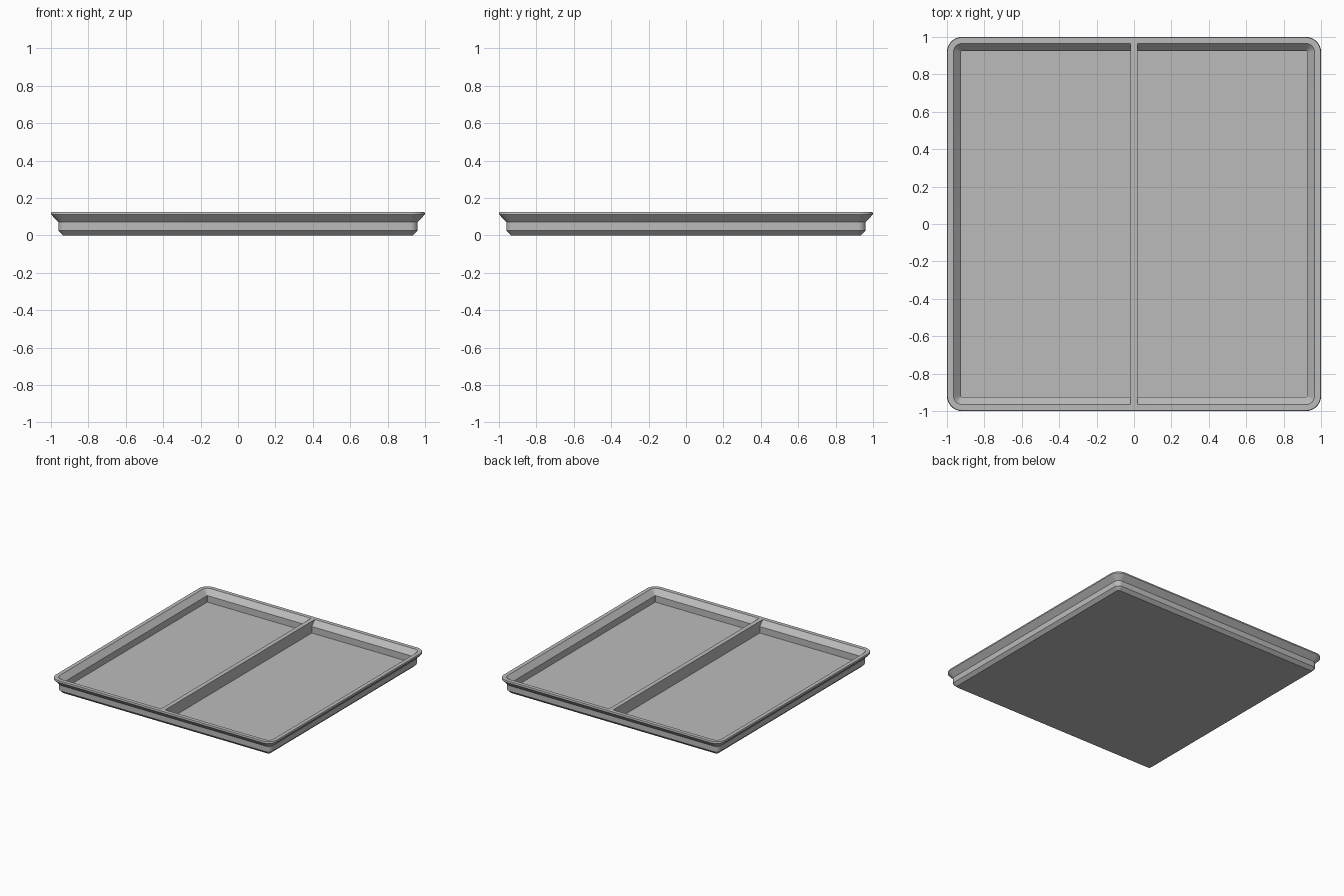
import bpy, bmesh, math

cube = bpy.data.objects.get("Cube")
if cube:
    bpy.data.objects.remove(cube)

grey = bpy.data.materials.new("plain grey")
grey.use_nodes = True
colour = (0.5, 0.5, 0.5, 1)
grey.diffuse_color = colour
grey.node_tree.nodes["Principled BSDF"].inputs["Base Color"].default_value = colour

CORNER = 0.92      # centre of every rounded corner
SEGMENTS = 8
RIM_Z, FLOOR_Z = 0.125, 0.03
RIM_IN, WALL_IN, SHOULDER_Z = 0.965, 0.925, 0.083


def finish(name, bm):
    bmesh.ops.recalc_face_normals(bm, faces=bm.faces)
    mesh = bpy.data.meshes.new(name)
    bm.to_mesh(mesh)
    bm.free()
    mesh.materials.append(grey)
    obj = bpy.data.objects.new(name, mesh)
    bpy.context.collection.objects.link(obj)
    bpy.ops.object.select_all(action="DESELECT")
    obj.select_set(True)
    bpy.context.view_layer.objects.active = obj
    bpy.ops.object.shade_smooth_by_angle(angle=math.radians(25))
    return obj


def rounded_ring(bm, half, z):
    """Square ring of vertices with rounded corners."""
    ring = []
    radius = half - CORNER
    for q, (sx, sy) in enumerate([(1, 1), (-1, 1), (-1, -1), (1, -1)]):
        for i in range(SEGMENTS + 1):
            a = (q + i / SEGMENTS) * math.pi / 2
            ring.append(bm.verts.new((sx * CORNER + radius * math.cos(a),
                                      sy * CORNER + radius * math.sin(a), z)))
    return ring


# Tray: wall profile swept around the square, from underside to inner floor
profile = [(0.935, 0), (0.96, 0.025), (0.96, 0.07), (1.0, 0.112),
           (0.997, RIM_Z), (RIM_IN, RIM_Z), (WALL_IN, SHOULDER_Z), (WALL_IN, FLOOR_Z)]
bm = bmesh.new()
rings = [rounded_ring(bm, half, z) for half, z in profile]
for low, high in zip(rings, rings[1:]):
    n = len(low)
    for i in range(n):
        j = (i + 1) % n
        bm.faces.new((low[i], low[j], high[j], high[i]))
bm.faces.new(rings[0])
bm.faces.new(rings[-1])
finish("tray", bm)

# Divider: side outline that follows the inner wall, extruded across its width
bm = bmesh.new()
half_outline = [(WALL_IN, FLOOR_Z), (WALL_IN, SHOULDER_Z), (RIM_IN, RIM_Z)]
outline = half_outline + [(-y, z) for y, z in reversed(half_outline)]
side = bm.faces.new([bm.verts.new((-0.018, y, z)) for y, z in outline])
grown = bmesh.ops.extrude_face_region(bm, geom=[side])["geom"]
bmesh.ops.translate(bm, vec=(0.036, 0, 0),
                    verts=[v for v in grown if isinstance(v, bmesh.types.BMVert)])
finish("divider", bm)
